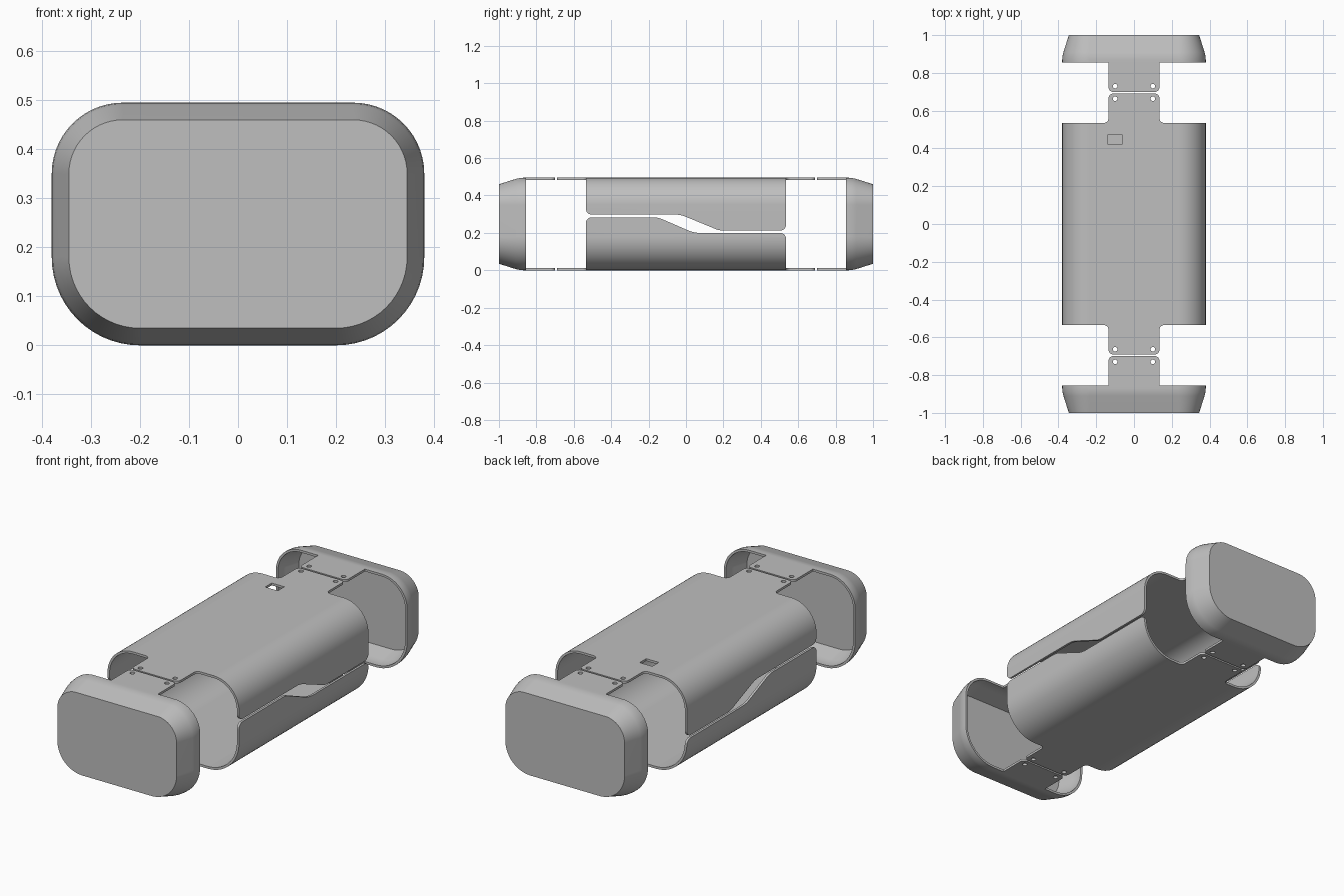
import bpy, bmesh, math
from mathutils import Vector

if "Cube" in bpy.data.objects:
    bpy.data.objects.remove(bpy.data.objects["Cube"])

W, H, T = 0.38, 0.495, 0.012      # half width, height, wall thickness
TAB, BODY, TIP, CAP_TIP, CAP = 0.135, 0.535, 0.69, 0.70, 0.855

grey = bpy.data.materials.new("light grey")
grey.diffuse_color = (0.52, 0.52, 0.52, 1)
grey.use_nodes = True
grey.node_tree.nodes["Principled BSDF"].inputs["Base Color"].default_value = grey.diffuse_color


def rounded(points, n=8):
    """2D outline from (a, b, radius) corners."""
    out = []
    for i, (a, b, r) in enumerate(points):
        p = Vector((a, b))
        if r == 0:
            out.append(p)
            continue
        u = (Vector(points[i - 1][:2]) - p).normalized()
        v = (Vector(points[(i + 1) % len(points)][:2]) - p).normalized()
        half = u.angle(v) / 2
        c = p + (u + v).normalized() * r / math.sin(half)
        s = p + u * r / math.tan(half) - c
        e = p + v * r / math.tan(half) - c
        a0 = math.atan2(s.y, s.x)
        da = (math.atan2(e.y, e.x) - a0 + math.pi) % (2 * math.pi) - math.pi
        for k in range(n + 1):
            t = a0 + da * k / n
            out.append(c + Vector((math.cos(t), math.sin(t))) * r)
    return out


def section(inset, y):
    """Rounded cross-section ring, shrunk by inset."""
    x, lo, hi = W - inset, inset, H - inset
    rb, rt = 0.18 - inset, 0.145 - inset
    ring = rounded([(-x, lo, rb), (x, lo, rb), (x, hi, rt), (-x, hi, rt)], 14)
    return [(p.x, y, p.y) for p in ring]


def loft(name, rings, loop=False):
    """Skin a list of rings, closing it end to end or with flat ends."""
    bm = bmesh.new()
    vs = [[bm.verts.new(c) for c in ring] for ring in rings]
    n = len(vs[0])
    pairs = list(zip(vs, vs[1:])) + ([(vs[-1], vs[0])] if loop else [])
    for r0, r1 in pairs:
        for i in range(n):
            j = (i + 1) % n
            bm.faces.new((r0[i], r0[j], r1[j], r1[i]))
    if not loop:
        bm.faces.new(vs[0])
        bm.faces.new(vs[-1])
    bmesh.ops.recalc_face_normals(bm, faces=bm.faces)
    me = bpy.data.meshes.new(name)
    bm.to_mesh(me)
    bm.free()
    ob = bpy.data.objects.new(name, me)
    bpy.context.collection.objects.link(ob)
    me.materials.append(grey)
    return ob


def prism(outline, axis, lo, hi):
    """Cutter: an outline extruded along x or z."""
    def ring(d):
        return [(d, p[0], p[1]) if axis == "x" else (p[0], p[1], d) for p in outline]
    ob = loft("cutter", [ring(lo), ring(hi)])
    ob.hide_render = True
    return ob


def cut(ob, cutters):
    bpy.context.view_layer.objects.active = ob
    for c in cutters:
        m = ob.modifiers.new("cut", "BOOLEAN")
        m.operation, m.solver, m.object = "DIFFERENCE", "EXACT", c
        bpy.ops.object.modifier_apply(modifier=m.name)
        bpy.data.objects.remove(c)


def finish(ob):
    bpy.ops.object.select_all(action="DESELECT")
    ob.select_set(True)
    bpy.context.view_layer.objects.active = ob
    bpy.ops.object.shade_smooth_by_angle(angle=math.radians(25))
    m = ob.modifiers.new("even shading", "WEIGHTED_NORMAL")
    m.keep_sharp = True


def corner_cutters(outline, signs):
    """Mirror an outline to both sides and the given ends."""
    return [prism([(sx * p.x, sy * p.y) for p in outline], "z", -0.1, 0.6)
            for sx in (-1, 1) for sy in signs]


def hole_cutters(y, signs):
    ring = [Vector((0.1 + 0.012 * math.cos(k * math.pi / 8),
                    y + 0.012 * math.sin(k * math.pi / 8))) for k in range(16)]
    return corner_cutters(ring, signs)


# Outlines that leave the hinge tabs standing
body_notch = rounded([(0.5, BODY, 0), (TAB, BODY, 0.025), (TAB, TIP, 0.025),
                      (0.105, TIP + 0.0005, 0), (0.105, 0.72, 0), (0.5, 0.72, 0)])
cap_notch = rounded([(0.5, CAP, 0), (TAB, CAP, 0), (TAB, CAP_TIP, 0.025),
                     (0.105, CAP_TIP - 0.0005, 0), (0.105, 0.67, 0), (0.5, 0.67, 0)])

# Wavy split line between the two body halves
upper_split = rounded([(-0.8, -0.5, 0), (-0.8, 0.34, 0), (-BODY, 0.34, 0),
                       (-BODY, 0.298, 0.03), (-0.03, 0.298, 0.15), (0.177, 0.213, 0.1),
                       (BODY, 0.213, 0.03), (BODY, 0.26, 0), (0.8, 0.26, 0), (0.8, -0.5, 0)])
lower_split = rounded([(-0.8, 1, 0), (-0.8, 0.24, 0), (-BODY, 0.24, 0),
                       (-BODY, 0.283, 0.03), (-0.15, 0.283, 0.12), (0.045, 0.199, 0.18),
                       (BODY, 0.199, 0.03), (BODY, 0.15, 0), (0.8, 0.15, 0), (0.8, 1, 0)])

# Body halves
for name, split in (("upper_shell", upper_split), ("lower_shell", lower_split)):
    shell = loft(name, [section(0, -TIP), section(0, TIP),
                        section(T, TIP), section(T, -TIP)], loop=True)
    cutters = [prism(split, "x", -0.6, 0.6)]
    cutters += corner_cutters(body_notch, (-1, 1)) + hole_cutters(0.663, (-1, 1))
    if name == "upper_shell":   # small rectangular window
        cutters.append(prism([(-0.137, 0.42), (-0.064, 0.42),
                              (-0.064, 0.474), (-0.137, 0.474)], "z", 0.42, 0.6))
    cut(shell, cutters)
    finish(shell)

# End caps: hollow inside, tapered shoulder, flat outer face
cap_profile = [(T + 0.031, 0.986), (T + 0.007, 0.91), (T + 0.002, 0.89), (T, 0.87),
               (T, CAP_TIP), (0, CAP_TIP), (0, 0.87), (0.002, 0.89), (0.0065, 0.91),
               (0.035, 1.0)]
for name, s in (("front_cap", -1), ("back_cap", 1)):
    cap = loft(name, [section(i, s * y) for i, y in cap_profile])
    cut(cap, corner_cutters(cap_notch, (s,)) + hole_cutters(0.73, (s,)))
    finish(cap)
